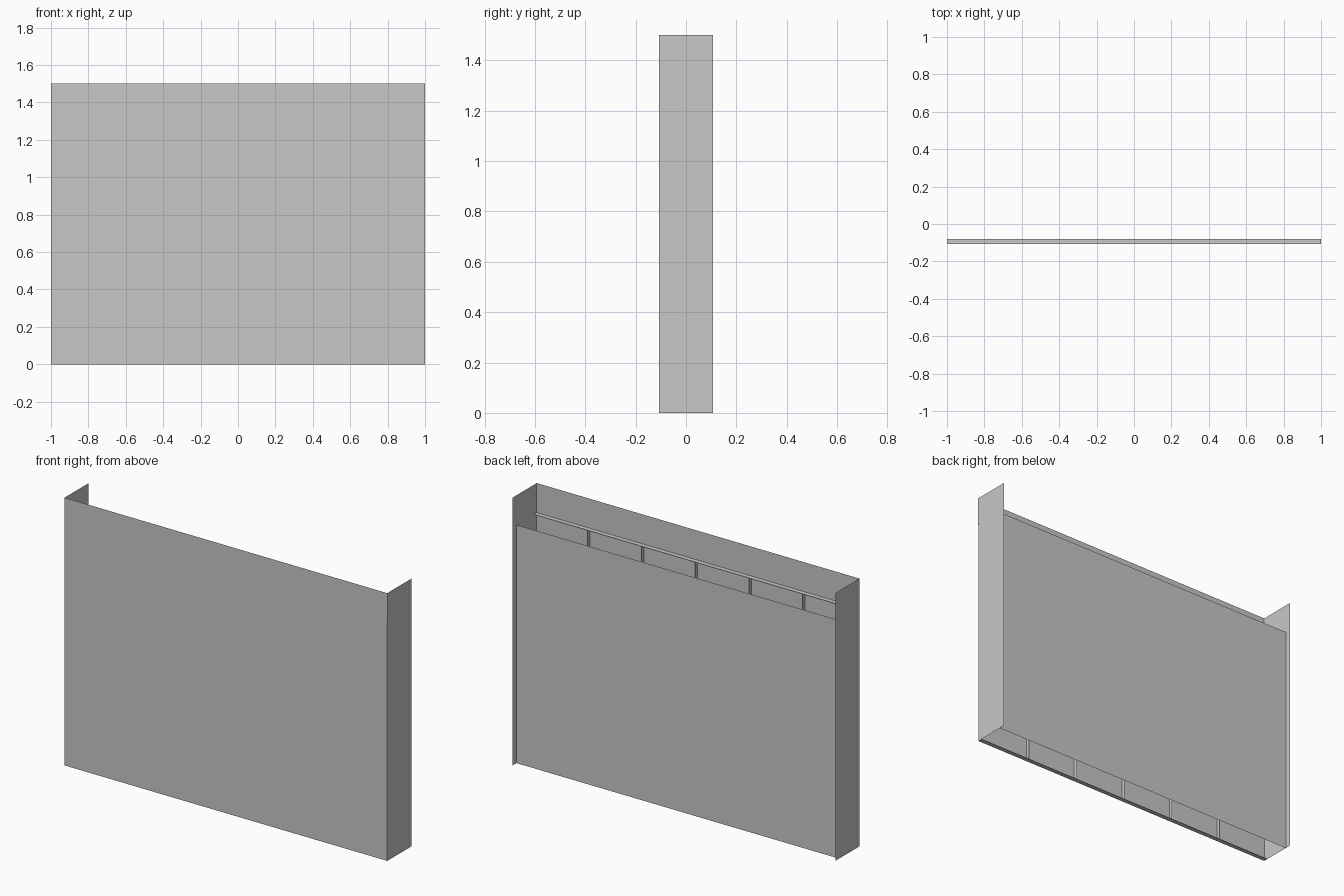
import bpy, bmesh

cube = bpy.data.objects.get("Cube")
if cube:
    bpy.data.objects.remove(cube, do_unlink=True)

HALF_DEPTH = 0.107   # half of the overall depth
FRAME_FRONT, FRAME_BACK = -0.10, -0.08
DOOR_TOP, TOP = 1.335, 1.5
COLS, ROWS, RIB = 6, 4, 0.0125

grey = bpy.data.materials.new("plain grey")
grey.use_nodes = True
grey.diffuse_color = (0.58, 0.58, 0.58, 1)
grey.node_tree.nodes["Principled BSDF"].inputs["Base Color"].default_value = grey.diffuse_color


def finish(name, bm):
    mesh = bpy.data.meshes.new(name)
    bm.to_mesh(mesh)
    bm.free()
    mesh.materials.append(grey)
    obj = bpy.data.objects.new(name, mesh)
    bpy.context.collection.objects.link(obj)
    return obj


def sheet(name, points):
    bm = bmesh.new()
    bm.faces.new([bm.verts.new(p) for p in points])
    return finish(name, bm)


def panel_grid(bm, y, panel_y):
    """Grid of ribs at y whose panels are pushed straight to panel_y."""
    w, h = 1.998 / COLS, DOOR_TOP / ROWS
    verts = [[bm.verts.new((-0.999 + c * w, y, r * h)) for c in range(COLS + 1)]
             for r in range(ROWS + 1)]
    cells = [bm.faces.new((verts[r][c], verts[r][c + 1], verts[r + 1][c + 1], verts[r + 1][c]))
             for r in range(ROWS) for c in range(COLS)]
    bmesh.ops.inset_individual(bm, faces=cells, thickness=RIB)
    pushed = bmesh.ops.extrude_discrete_faces(bm, faces=cells)["faces"]
    for face in pushed:
        for v in face.verts:
            v.co.y = panel_y


# Panelled door: raised panels in front, matching recesses behind, closed rim
bm = bmesh.new()
panel_grid(bm, FRAME_FRONT, -HALF_DEPTH)
panel_grid(bm, FRAME_BACK, FRAME_FRONT - 0.002)
rim = [e for e in bm.edges if e.is_boundary]
bmesh.ops.bridge_loops(bm, edges=rim)
bmesh.ops.recalc_face_normals(bm, faces=bm.faces)
finish("panelled_door", bm)

# Header above the door
sheet("header", [(-1, -HALF_DEPTH, DOOR_TOP), (1, -HALF_DEPTH, DOOR_TOP),
                 (1, -HALF_DEPTH, TOP), (-1, -HALF_DEPTH, TOP)])

# Back sheet, set in from the rear edges of the side walls
BACK = 0.073
sheet("back_sheet", [(1, BACK, 0), (-1, BACK, 0), (-1, BACK, DOOR_TOP), (1, BACK, DOOR_TOP)])

# Side walls, stepping forward to meet the header
profile = [(FRAME_FRONT, 0), (HALF_DEPTH, 0), (HALF_DEPTH, TOP),
           (-HALF_DEPTH, TOP), (-HALF_DEPTH, DOOR_TOP), (FRAME_FRONT, DOOR_TOP)]
for name, x in (("left_wall", 1), ("right_wall", -1)):
    sheet(name, [(x, y, z) for y, z in profile[::x]])
